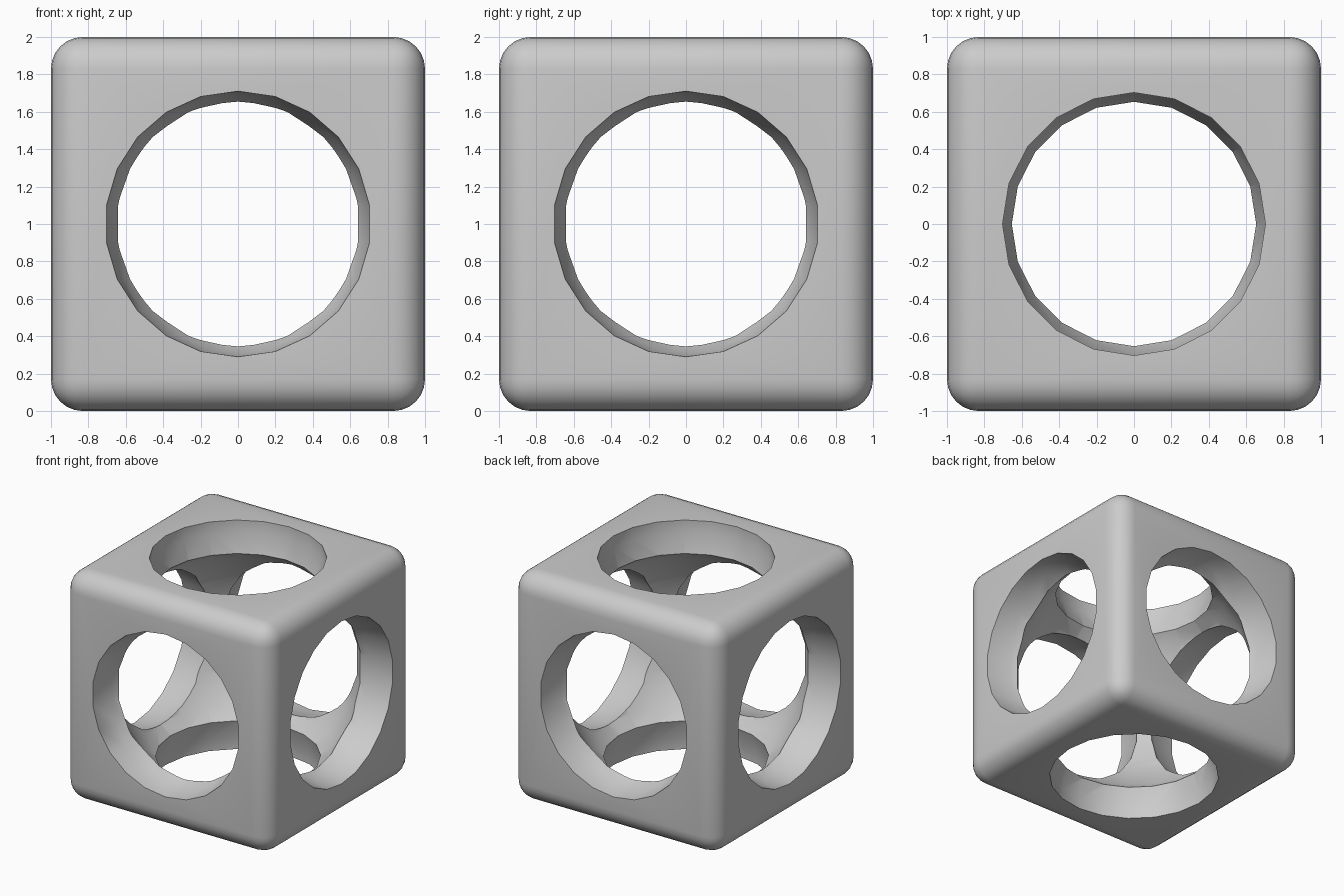
import bpy
import math

cube = bpy.data.objects.get("Cube")
if cube:
    bpy.data.objects.remove(cube, do_unlink=True)

# Plain grey material
grey = bpy.data.materials.new("light_grey")
grey.use_nodes = True
colour = (0.6, 0.6, 0.6, 1)
grey.diffuse_color = colour
grey.node_tree.nodes["Principled BSDF"].inputs["Base Color"].default_value = colour

# Rounded cube body
bpy.ops.mesh.primitive_cube_add(size=2, location=(0, 0, 1))
body = bpy.context.object
body.name = "hollow_rounded_cube"
body.data.materials.append(grey)
bevel = body.modifiers.new("rounded_edges", 'BEVEL')
bevel.width = 0.17
bevel.segments = 6


def cut_sphere(name, radius, location):
    """Cut a ball-shaped hollow out of the body."""
    bpy.ops.mesh.primitive_uv_sphere_add(
        segments=20, ring_count=11, radius=radius, location=location)
    cutter = bpy.context.object
    cutter.name = name
    cutter.hide_render = True
    cutter.data.materials.append(grey)
    cut = body.modifiers.new(name, 'BOOLEAN')
    cut.operation = 'DIFFERENCE'
    cut.solver = 'EXACT'
    cut.object = cutter
    return cutter


# Central hollow, then one round opening on each face
cutters = [cut_sphere("central_hollow", 0.99, (0, 0, 1))]
for axis in range(3):
    for side in (-1, 1):
        centre = [0, 0, 1]
        centre[axis] += side
        cutters.append(cut_sphere("face_opening", 0.71, centre))

# Apply the cuts and remove the cutters
bpy.ops.object.select_all(action='DESELECT')
body.select_set(True)
bpy.context.view_layer.objects.active = body
for modifier in list(body.modifiers):
    bpy.ops.object.modifier_apply(modifier=modifier.name)
for cutter in cutters:
    bpy.data.objects.remove(cutter, do_unlink=True)

# Smooth shading with crisp opening rims
bpy.ops.object.shade_smooth_by_angle(angle=math.radians(30))
